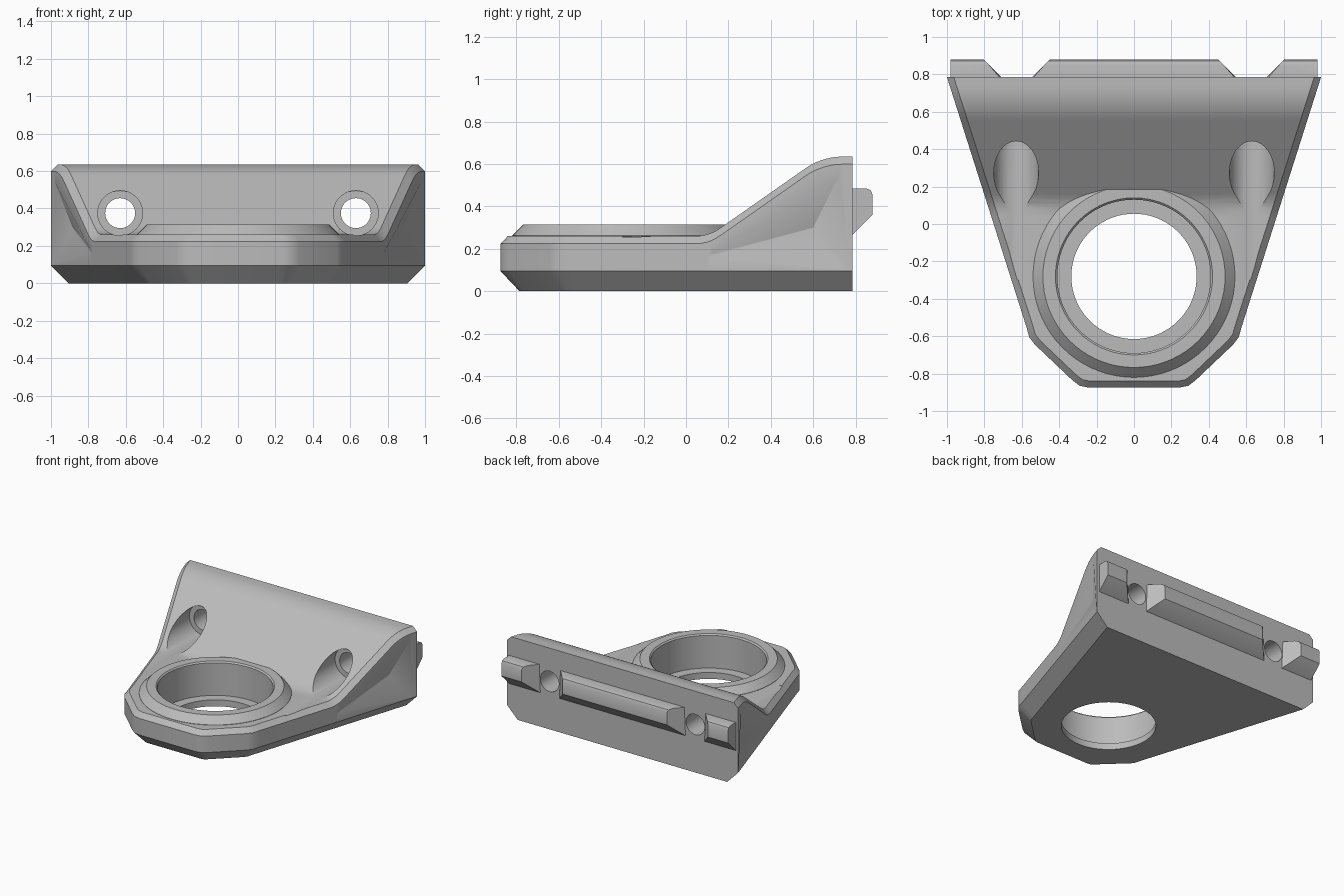
import bpy, bmesh, math
from mathutils import Vector

if "Cube" in bpy.data.objects:
    bpy.data.objects.remove(bpy.data.objects["Cube"])

grey = bpy.data.materials.new("plain_grey")
grey.use_nodes = True
grey.diffuse_color = (0.5, 0.5, 0.5, 1)
grey.node_tree.nodes["Principled BSDF"].inputs["Base Color"].default_value = grey.diffuse_color

BACK = 0.785
BOSS_Y = -0.28
FLAT, TOP = 0.26, 0.635


def finish(name, bm):
    bmesh.ops.remove_doubles(bm, verts=bm.verts, dist=1e-5)
    bmesh.ops.recalc_face_normals(bm, faces=bm.faces)
    mesh = bpy.data.meshes.new(name)
    bm.to_mesh(mesh)
    bm.free()
    mesh.materials.append(grey)
    obj = bpy.data.objects.new(name, mesh)
    bpy.context.collection.objects.link(obj)
    return obj


def activate(obj):
    bpy.ops.object.select_all(action='DESELECT')
    obj.select_set(True)
    bpy.context.view_layer.objects.active = obj


def boolean(target, tool, operation):
    activate(target)
    mod = target.modifiers.new("cut", 'BOOLEAN')
    mod.operation, mod.solver, mod.object = operation, 'EXACT', tool
    bpy.ops.object.modifier_apply(modifier=mod.name)
    bpy.data.objects.remove(tool)


def lathe(name, profile, centre, axis='Z', steps=72):
    """Solid of revolution from (radius, height) pairs."""
    bm = bmesh.new()
    rings = []
    for r, h in profile:
        ring = []
        for i in range(steps):
            a = math.tau * i / steps
            p = (r * math.cos(a), r * math.sin(a), h)
            if axis == 'Y':
                p = (p[0], p[2], p[1])
            ring.append(bm.verts.new(Vector(centre) + Vector(p)))
        rings.append(ring)
    for low, high in zip(rings, rings[1:]):
        for i in range(steps):
            j = (i + 1) % steps
            bm.faces.new((low[i], low[j], high[j], high[i]))
    bm.faces.new(rings[0])
    bm.faces.new(rings[-1])
    return finish(name, bm)


def height(y):
    """Top profile: flat shelf, fillet, slope, rounded crest."""
    if y < 0.044:
        return FLAT
    if y < 0.159:
        return FLAT + 0.2 - math.sqrt(0.2 ** 2 - (y - 0.044) ** 2)
    if y < 0.563:
        return FLAT + 0.7 * (y - 0.107)
    return TOP - 0.31 + math.sqrt(0.31 ** 2 - max(0.74 - y, 0) ** 2)


def side_x(y):
    return 1 - (BACK - y) * 0.318


def inset(line, d):
    """Offset the half outline inwards, keeping the back end on the back plane."""
    pts = [Vector((-line[0].x, line[0].y))] + line
    out = []
    for i in range(1, len(pts)):
        a = (pts[i] - pts[i - 1]).normalized()
        b = (pts[i + 1] - pts[i]).normalized() if i + 1 < len(pts) else a
        na, nb = Vector((-a.y, a.x)), Vector((-b.y, b.x))
        out.append(pts[i] + (na + nb) * d / (1 + na.dot(nb)))
    out[-1] = Vector((line[-1].x - d * 1.05, BACK))
    return out


# Body: half outline from the front to the back, then stacked loops
half = [Vector(p) for p in ((0.24, -0.875), (0.29, -0.865), (0.33, -0.835),
                            (0.53, -0.645), (0.56, -0.605))]
stations = [-0.55] + [0.03 + 0.023 * i for i in range(7)]
stations += [0.54 + 0.022 * i for i in range(10)] + [BACK]
half += [Vector((side_x(y), y)) for y in stations]
bevel = inset(half, 0.035)
layers = [[(p.x, p.y, 0) for p in inset(half, 0.09)],
          [(p.x, p.y, 0.095) for p in half],
          [(p.x, p.y, height(p.y) - 0.036) for p in half],
          [(p.x, p.y, height(p.y)) for p in bevel]]
bm = bmesh.new()
right = [[bm.verts.new(p) for p in layer] for layer in layers]
left = [[bm.verts.new((-x, y, z)) for x, y, z in layer] for layer in layers]
n = len(half)
for k in range(3):
    for s in (left, right):
        for i in range(n - 1):
            bm.faces.new((s[k][i], s[k][i + 1], s[k + 1][i + 1], s[k + 1][i]))
    bm.faces.new((left[k][0], right[k][0], right[k + 1][0], left[k + 1][0]))
for i in range(n - 1):
    bm.faces.new((left[3][i], right[3][i], right[3][i + 1], left[3][i + 1]))
bm.faces.new(right[0] + left[0][::-1])
bm.faces.new([r[-1] for r in right] + [l[-1] for l in left[::-1]])
body = finish("bracket_body", bm)

# Raised collar and stepped bore
collar = lathe("collar", [(0.54, 0.15), (0.54, 0.262), (0.487, 0.315)], (0, BOSS_Y, 0))
boolean(body, collar, 'UNION')
bore = lathe("bore", [(0.335, -0.1), (0.335, 0.05), (0.41, 0.05), (0.41, 0.305),
                      (0.42, 0.315), (0.42, 0.8)], (0, BOSS_Y, 0))
boolean(body, bore, 'DIFFERENCE')

for side in (-1, 1):
    # Counterbored screw holes
    hole = lathe("screw_hole", [(0.12, -0.3), (0.12, 0.47), (0.08, 0.47), (0.08, 1)],
                 (side * 0.63, 0, 0.375), 'Y', 48)
    boolean(body, hole, 'DIFFERENCE')
    # Pyramid-shaped side pockets
    apex = Vector((0.885, 0.6, 0.3))
    bm = bmesh.new()
    rim = []
    for y, z in ((0.1, 0.165), (0.72, 0.54), (0.775, 0.1)):
        p = apex + (Vector((side_x(y), y, z)) - apex) * 1.3
        rim.append(bm.verts.new((side * p.x, p.y, p.z)))
    tip = bm.verts.new((side * apex.x, apex.y, apex.z))
    bm.faces.new(rim)
    for i in range(3):
        bm.faces.new((rim[i], rim[(i + 1) % 3], tip))
    boolean(body, finish("side_pocket", bm), 'DIFFERENCE')


# Rails on the back: shared profile, ends slanted towards the screw holes
def rail(name, x0, x1, slant0, slant1):
    profile = ((BACK - 0.01, 0.26), (BACK, 0.265), (0.88, 0.36), (0.88, 0.455),
               (0.871, 0.476), (0.85, 0.485), (BACK - 0.01, 0.485))
    bm = bmesh.new()
    ends = []
    for x, slant in ((x0, slant0), (x1, slant1)):
        ends.append([bm.verts.new((x + slant * max(y - BACK, 0), y, z)) for y, z in profile])
        bm.faces.new(ends[-1])
    for i in range(len(profile)):
        j = (i + 1) % len(profile)
        bm.faces.new((ends[0][i], ends[0][j], ends[1][j], ends[1][i]))
    return finish(name, bm)


parts = [body,
         rail("middle_rail", -0.545, 0.545, 1, -1),
         rail("left_rail", 0.71, 0.98, 1, 0),
         rail("right_rail", -0.98, -0.71, 0, -1)]
for part in parts:
    activate(part)
    bpy.ops.object.shade_smooth_by_angle(angle=math.radians(30))
